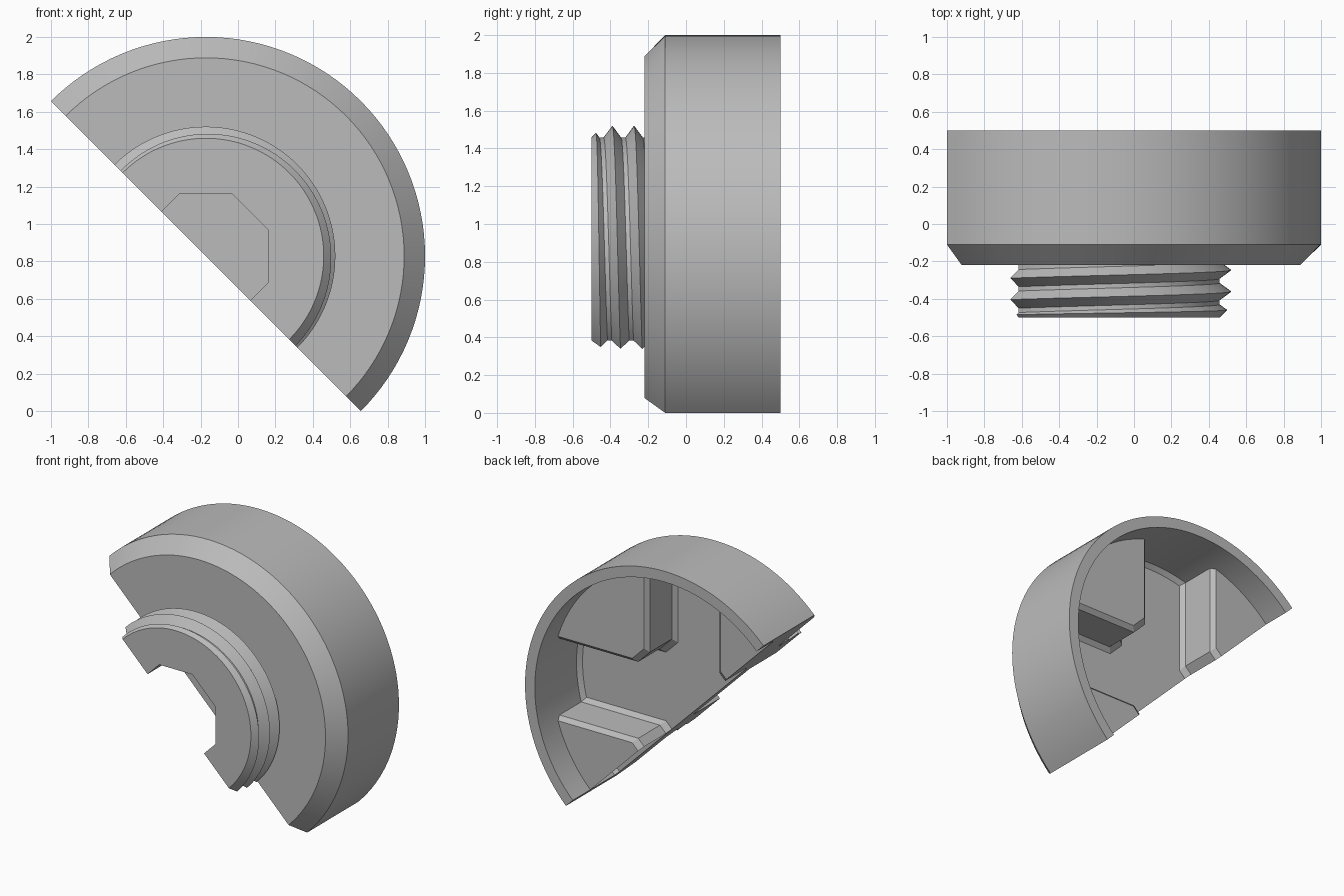
import bpy, bmesh
from math import sin, cos, pi, radians, asin
from mathutils import Vector

old = bpy.data.objects.get("Cube")
if old:
    bpy.data.objects.remove(old, do_unlink=True)

R = 1.1716                       # outer radius
CX, CZ = 1 - R, 2 - R            # axis of the half cap
FRONT, FLOOR, PAD_TOP, BACK = -0.22, -0.03, 0.29, 0.5
INNER = 1.09

grey = bpy.data.materials.new("plain grey")
grey.use_nodes = True
grey.diffuse_color = (0.5, 0.5, 0.5, 1)
grey.node_tree.nodes["Principled BSDF"].inputs["Base Color"].default_value = (0.5, 0.5, 0.5, 1)


def finish(bm, name):
    bmesh.ops.remove_doubles(bm, verts=bm.verts, dist=1e-5)
    bmesh.ops.recalc_face_normals(bm, faces=bm.faces)
    mesh = bpy.data.meshes.new(name)
    bm.to_mesh(mesh)
    bm.free()
    mesh.materials.append(grey)
    ob = bpy.data.objects.new(name, mesh)
    bpy.context.collection.objects.link(ob)
    return ob


def loft(bm, rings, wrap):
    """Skin a list of equal rings of points and cap both ends."""
    vs = [[bm.verts.new(p) for p in ring] for ring in rings]
    n = len(vs[0])
    for a, b in zip(vs, vs[1:]):
        for i in range(n if wrap else n - 1):
            j = (i + 1) % n
            bm.faces.new((a[i], a[j], b[j], b[i]))
    bm.faces.new(vs[0])
    bm.faces.new(vs[-1])


def half_turn(name, profile, steps):
    """Sweep a (y, radius) profile, which may vary with angle, from -45 to 135 degrees."""
    bm = bmesh.new()
    rings = []
    for i in range(steps + 1):
        t = radians(-45 + 180 * i / steps)
        rings.append([(CX + r * cos(t), y, CZ + r * sin(t)) for y, r in profile(t)])
    loft(bm, rings, False)
    bmesh.ops.dissolve_degenerate(bm, dist=1e-5, edges=bm.edges)
    return finish(bm, name)


def smooth(ob):
    bpy.ops.object.select_all(action='DESELECT')
    ob.select_set(True)
    bpy.context.view_layer.objects.active = ob
    bpy.ops.object.shade_smooth_by_angle(angle=radians(25))


# Cup-shaped body with a bevelled front edge
def body_profile(t):
    return [(FRONT, 0), (FRONT, 1.06), (-0.11, R), (BACK, R), (BACK, INNER),
            (FLOOR + 0.03, INNER), (FLOOR, INNER - 0.03), (FLOOR, 0)]


# Threaded neck: V ridges climbing along the axis, trimmed by a lead-in bevel
ROOT, DEPTH, PITCH, FLANK, TIP = 0.63, 0.062, 0.115, 0.046, -0.5


def neck_profile(t):
    first = -0.505 + PITCH * (pi / 2 - t) / (2 * pi)
    slope = DEPTH / FLANK

    def radius(y):
        off = min(abs(y - first - k * PITCH) for k in range(-1, 5))
        return min(ROOT + max(0, DEPTH - slope * off), ROOT + y - TIP)

    points = [(TIP, 0), (TIP, ROOT)]
    for k in range(-1, 4):
        c = first + k * PITCH
        crest = max(c, (DEPTH + TIP + slope * c) / (1 + slope))
        for y in (c - FLANK, crest, c + FLANK):
            y = min(max(y, TIP), FRONT)
            points.append((y, radius(y)))
    return points + [(FRONT, radius(FRONT)), (FRONT, 0)]


body = half_turn("cap_body", body_profile, 64)
neck = half_turn("threaded_neck", neck_profile, 64)

# Octagonal key socket cut into the neck
bm = bmesh.new()
rings = []
for y in (-0.6, -0.18):
    angles = [radians(22.5 + 45 * i) for i in range(8)]
    rings.append([(CX + 0.3626 * cos(a), y, CZ + 0.3626 * sin(a)) for a in angles])
loft(bm, rings, True)
socket = finish(bm, "socket_cutter")
socket.hide_render = True
socket.hide_viewport = True
for ob in (body, neck):
    mod = ob.modifiers.new("socket", 'BOOLEAN')
    mod.operation = 'DIFFERENCE'
    mod.solver = 'EXACT'
    mod.object = socket
    bpy.context.view_layer.update()
    graph = bpy.context.evaluated_depsgraph_get()
    cut = bpy.data.meshes.new_from_object(ob.evaluated_get(graph))
    ob.modifiers.clear()
    ob.data = cut
    smooth(ob)
bpy.data.objects.remove(socket, do_unlink=True)


# Raised quadrant pads inside, leaving a cross-shaped channel between them
def pad_outline(w, corner=0.1, rim=1.12, steps=16):
    lo = asin(w / rim)
    pts = [(w, w + corner), (w + corner, w)]
    for i in range(steps + 1):
        a = lo + (pi / 2 - 2 * lo) * i / steps
        pts.append((rim * cos(a), rim * sin(a)))
    return pts


GAP, EDGE = 0.29, 0.03
LEVELS = [(FLOOR, GAP - EDGE), (FLOOR + EDGE, GAP),
          (PAD_TOP - EDGE, GAP), (PAD_TOP, GAP + EDGE)]
for name, turn in (("pad_upper_left", 0), ("pad_upper_right", 1), ("pad_lower_left", 3)):
    c, s = round(cos(turn * pi / 2)), round(sin(turn * pi / 2))
    bm = bmesh.new()
    loft(bm, [[(CX + c * u - s * v, y, CZ + s * u + c * v) for u, v in pad_outline(w)]
              for y, w in LEVELS], True)
    # Trim to the diagonal section plane
    res = bmesh.ops.bisect_plane(bm, geom=bm.verts[:] + bm.edges[:] + bm.faces[:],
                                 plane_co=Vector((CX, 0, CZ)), plane_no=Vector((1, 0, 1)),
                                 clear_inner=True)
    rim_edges = [e for e in res["geom_cut"] if isinstance(e, bmesh.types.BMEdge)]
    if rim_edges:
        bmesh.ops.holes_fill(bm, edges=rim_edges, sides=0)
    smooth(finish(bm, name))
